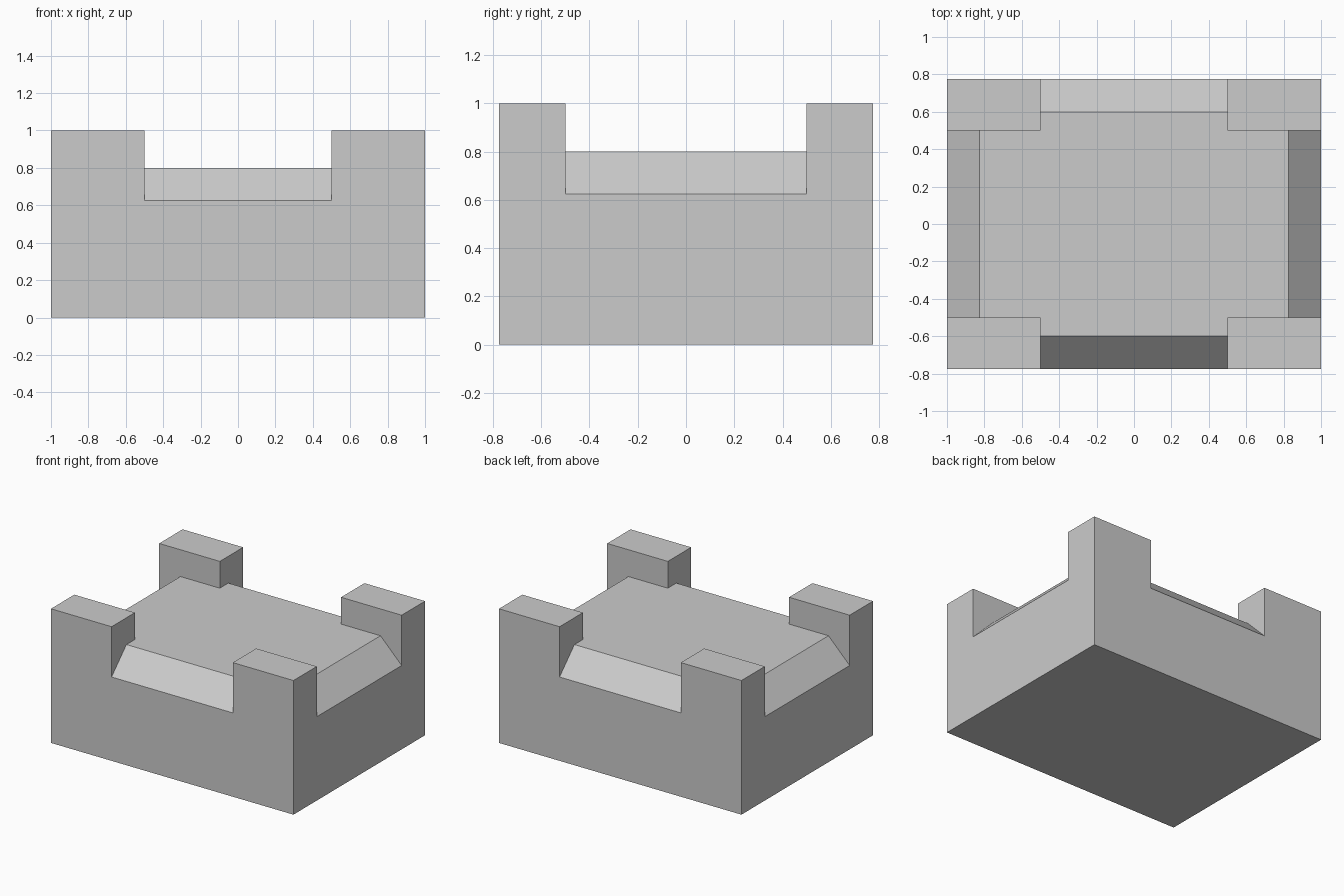
import bpy, bmesh

if "Cube" in bpy.data.objects:
    bpy.data.objects.remove(bpy.data.objects["Cube"])

HX, HY = 1.0, 0.775      # half length and half width of the block
FLOOR, LIP = 0.80, 0.625 # raised deck height and bottom edge of the slopes
POST = 0.5               # inner faces of the corner posts
EXTRA = 0.1              # cutter overshoot


def make_prism(name, profile, axis, half_length):
    """Extrude a (u, z) profile along x or y, centred on the origin."""
    bm = bmesh.new()
    place = (lambda u, z: (u, -half_length, z)) if axis == 'y' else (lambda u, z: (-half_length, u, z))
    face = bm.faces.new([bm.verts.new(place(u, z)) for u, z in profile])
    extruded = bmesh.ops.extrude_face_region(bm, geom=[face])['geom']
    offset = (0, 2 * half_length, 0) if axis == 'y' else (2 * half_length, 0, 0)
    bmesh.ops.translate(bm, vec=offset, verts=[v for v in extruded if isinstance(v, bmesh.types.BMVert)])
    bmesh.ops.recalc_face_normals(bm, faces=bm.faces)
    mesh = bpy.data.meshes.new(name)
    bm.to_mesh(mesh)
    bm.free()
    obj = bpy.data.objects.new(name, mesh)
    bpy.context.collection.objects.link(obj)
    return obj


def channel_profile(half):
    """Open channel with a flat floor that slopes down at both ends."""
    inner = half - (FLOOR - LIP)
    side = [(inner, FLOOR), (half + EXTRA, LIP - EXTRA), (half + EXTRA, 1.2)]
    return side + [(-u, z) for u, z in reversed(side)]


# Solid block; the two crossing channels leave the four corner posts
block = make_prism("base_block", [(-HX, 0), (HX, 0), (HX, 1), (-HX, 1)], 'y', HY)

# Channels along the length and across the width
for name, half, axis in (("long_channel_cutter", HX, 'y'), ("cross_channel_cutter", HY, 'x')):
    cutter = make_prism(name, channel_profile(half), axis, POST)
    cutter.hide_render = True
    cutter.display_type = 'WIRE'
    mod = block.modifiers.new(name, 'BOOLEAN')
    mod.operation = 'DIFFERENCE'
    mod.solver = 'EXACT'
    mod.object = cutter
